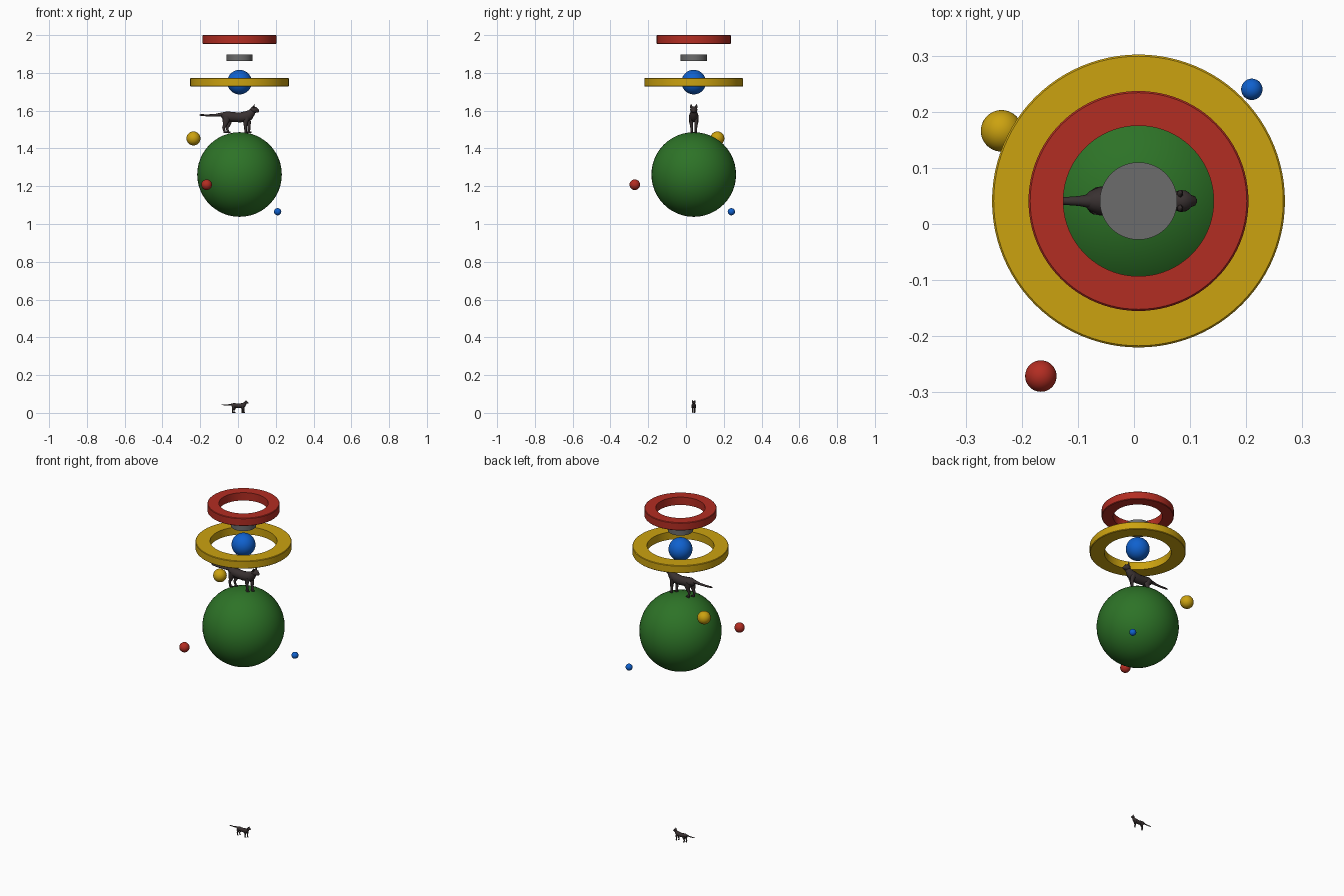
import bpy, bmesh, math
from mathutils import Vector

if "Cube" in bpy.data.objects:
    bpy.data.objects.remove(bpy.data.objects["Cube"])

CX, CY = 0.008, 0.041


def material(name, rgb):
    m = bpy.data.materials.new(name)
    m.use_nodes = True
    m.diffuse_color = (*rgb, 1)
    m.node_tree.nodes["Principled BSDF"].inputs["Base Color"].default_value = (*rgb, 1)
    return m


red = material("red", (0.45, 0.026, 0.016))
gold = material("gold", (0.6, 0.36, 0.005))
blue = material("blue", (0.005, 0.12, 0.62))
green = material("green", (0.026, 0.17, 0.02))
grey = material("grey", (0.15, 0.15, 0.15))
fur = material("dark fur", (0.04, 0.03, 0.03))


def add(name, bm, mat, loc, scale=1, angle=40):
    bmesh.ops.recalc_face_normals(bm, faces=bm.faces)
    mesh = bpy.data.meshes.new(name)
    bm.to_mesh(mesh)
    bm.free()
    mesh.materials.append(mat)
    ob = bpy.data.objects.new(name, mesh)
    bpy.context.collection.objects.link(ob)
    ob.location = loc
    ob.scale = (scale,) * 3
    bpy.ops.object.select_all(action="DESELECT")
    ob.select_set(True)
    bpy.context.view_layer.objects.active = ob
    bpy.ops.object.shade_smooth_by_angle(angle=math.radians(angle))
    return ob


def ball(name, mat, loc, r):
    bm = bmesh.new()
    bmesh.ops.create_uvsphere(bm, u_segments=48, v_segments=24, radius=r)
    add(name, bm, mat, loc)


def lathe(name, mat, profile, z):
    # Spin a closed (radius, height) profile around the vertical axis
    bm = bmesh.new()
    vs = [bm.verts.new((r, 0, h)) for r, h in profile]
    edges = [bm.edges.new((a, b)) for a, b in zip(vs, vs[1:] + vs[:1])]
    bmesh.ops.spin(bm, geom=vs + edges, axis=(0, 0, 1), cent=(0, 0, 0),
                   angle=math.tau, steps=96)
    bmesh.ops.remove_doubles(bm, verts=bm.verts, dist=1e-5)
    add(name, bm, mat, (CX, CY, z))


def ring(name, mat, inner, outer, low, high):
    h, b = (high - low) / 2, 0.003
    lathe(name, mat, [(inner, -h), (outer - b, -h), (outer, b - h),
                      (outer, h - b), (outer - b, h), (inner, h)], (low + high) / 2)


def tube(bm, stations, sides=12):
    # Loft ellipses (x, y, z, half width, half depth) along a path
    pts = [Vector(s[:3]) for s in stations]
    rings = []
    for i, s in enumerate(stations):
        t = pts[min(i + 1, len(pts) - 1)] - pts[max(i - 1, 0)]
        side = Vector((0, 1, 0))
        up = t.cross(side).normalized()
        rings.append([bm.verts.new(pts[i] + side * s[3] * math.cos(a) + up * s[4] * math.sin(a))
                      for a in (math.tau * k / sides for k in range(sides))])
    for a, b in zip(rings, rings[1:]):
        for k in range(sides):
            j = (k + 1) % sides
            bm.faces.new((a[k], a[j], b[j], b[k]))
    bm.faces.new(rings[0])
    bm.faces.new(rings[-1])


def cat(prefix, z, scale):
    # Modelled in hundredths of a unit, standing on the local origin
    loc, s = (CX, CY, z), scale * 0.01

    bm = bmesh.new()
    tube(bm, [(-9.8, 0, 9.8, .7, .7), (-8.8, 0, 9.5, 1.7, 1.7), (-7, 0, 9, 2.5, 2.6),
              (-4, 0, 8.6, 2.5, 2.6), (0, 0, 8.3, 2.5, 2.6), (3, 0, 8.7, 2.6, 2.8),
              (5, 0, 9.4, 2.3, 2.7), (6.4, 0, 10.9, 1.7, 2), (7.4, 0, 12.2, 1.5, 1.5)])
    add(prefix + "_body", bm, fur, loc, s, 60)

    bm = bmesh.new()
    tube(bm, [(5.9, 0, 12.4, .8, .8), (6.4, 0, 12.4, 1.6, 1.5), (7.5, 0, 12.4, 2, 1.8),
              (8.6, 0, 12.2, 1.8, 1.6), (9.4, 0, 11.9, 1.1, 1), (10.1, 0, 11.7, .8, .7),
              (10.4, 0, 11.7, .3, .3)])
    add(prefix + "_head", bm, fur, loc, s, 60)

    bm = bmesh.new()
    tube(bm, [(-8.5, 0, 9.9, 1.3, 1.2), (-10.5, 0, 9.8, .9, .9), (-13, 0, 9.5, .7, .65),
              (-17, 0, 9.4, .6, .55), (-20.5, 0, 9.6, .5, .45), (-21.2, 0, 9.7, .2, .2)])
    add(prefix + "_tail", bm, fur, loc, s, 60)

    for side, word, step in ((1, "left", .9), (-1, "right", -.9)):
        bm = bmesh.new()
        tube(bm, [(7.4, side * 1.2, 13.4, .8, .55), (7.6, side * 1.35, 14.4, .55, .4),
                  (7.8, side * 1.4, 15.4, .08, .08)], 6)
        add(f"{prefix}_{word}_ear", bm, fur, loc, s, 60)

        front, rear = 4.1 + step, -6.6 + step
        y = side * 1.15
        bm = bmesh.new()
        tube(bm, [(4, side * 1.3, 8.6, 1.2, 1.7), (front - .1, side * 1.3, 5.5, .95, 1.15),
                  (front, y, 3, .7, .75), (front, y, 1, .65, .65), (front, y, .1, .6, .7)])
        tube(bm, [(front - .6, y, .5, .55, .4), (front + .5, y, .5, .7, .5),
                  (front + 1.3, y, .4, .5, .35)], 8)
        add(f"{prefix}_{word}_front_leg", bm, fur, loc, s, 60)

        bm = bmesh.new()
        tube(bm, [(-6.6, side * 1.3, 9, 1.3, 2.2), (rear + .2, side * 1.4, 6.2, 1.1, 1.7),
                  (rear - .3, y, 4.1, .8, 1), (rear - 1, y, 2.8, .65, .7),
                  (rear - .5, y, 1.2, .6, .6), (rear - .4, y, .1, .6, .65)])
        tube(bm, [(rear - 1, y, .5, .55, .4), (rear + .2, y, .5, .7, .5),
                  (rear + 1, y, .4, .5, .35)], 8)
        add(f"{prefix}_{word}_rear_leg", bm, fur, loc, s, 60)


# Stacked rings and disc
ring("top_ring", red, 0.134, 0.196, 1.953, 2.0)
ring("middle_ring", gold, 0.182, 0.261, 1.727, 1.773)
lathe("small_disc", grey, [(0, -.017), (.069, -.017), (.069, .017), (0, .017)], 1.881)

# Balls
ball("centre_ball", blue, (CX, CY, 1.751), 0.065)
ball("large_ball", green, (CX, CY, 1.262), 0.224)
ball("gold_ball", gold, (-0.236, 0.166, 1.453), 0.037)
ball("red_ball", red, (-0.166, -0.271, 1.208), 0.028)
ball("blue_ball", blue, (0.21, 0.24, 1.065), 0.019)

# Cats
cat("upper_cat", 1.481, 1.0)
cat("lower_cat", 0.0, 0.45)
